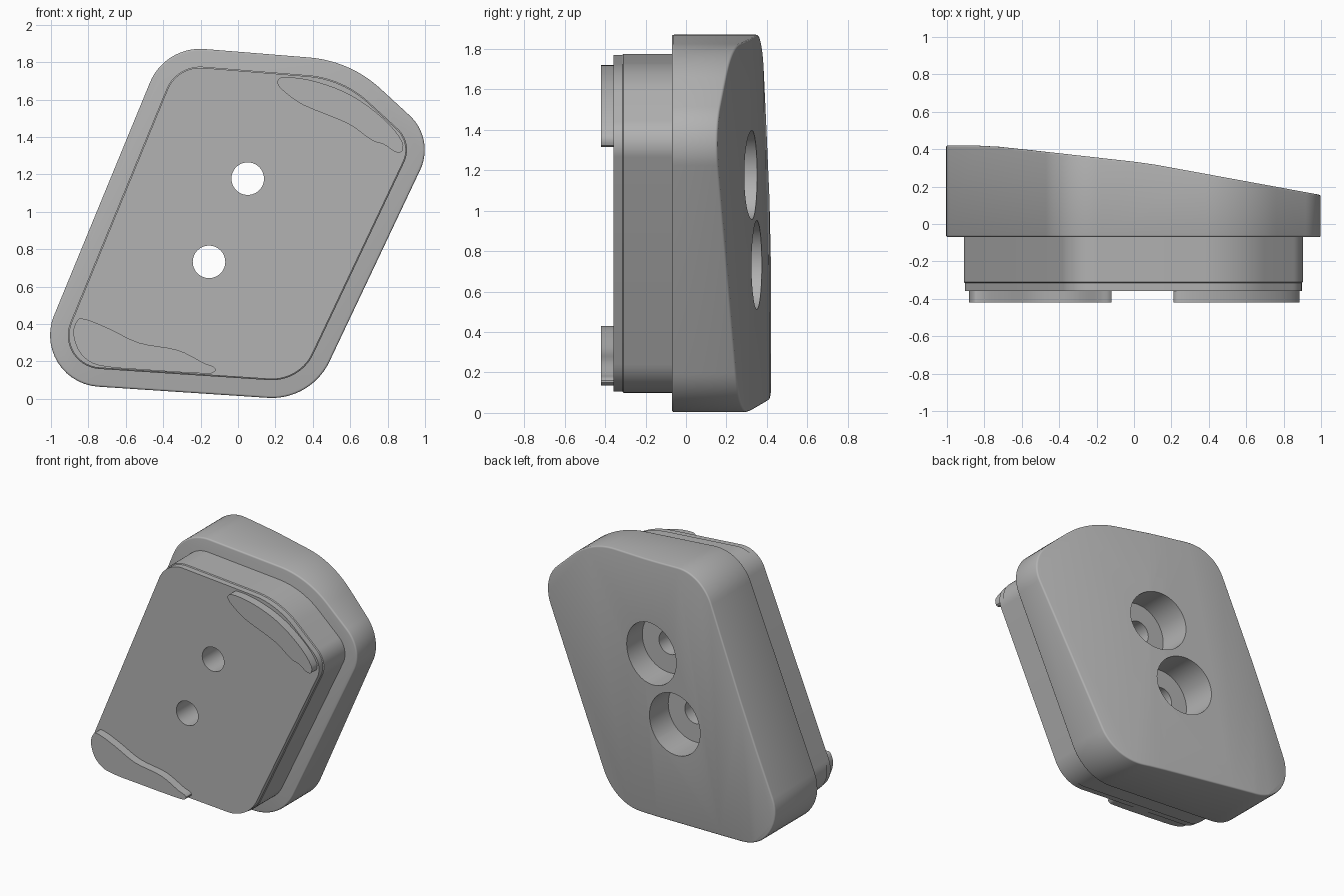
import bpy, bmesh, math
from mathutils import Vector

cube = bpy.data.objects.get("Cube")
if cube:
    bpy.data.objects.remove(cube, do_unlink=True)

grey = bpy.data.materials.new("plain_grey")
grey.use_nodes = True
grey.diffuse_color = (0.45, 0.45, 0.45, 1)
grey.node_tree.nodes["Principled BSDF"].inputs["Base Color"].default_value = (0.45, 0.45, 0.45, 1)

# Skewed block outline, clockwise: x, z, corner radius
CORNERS = [(-0.39, 1.887, 0.29), (0.60, 1.807, 0.64), (1.053, 1.39, 0.25),
           (0.39, -0.01, 0.34), (-1.13, 0.09, 0.275)]


def outline(inset=0.0, steps=14):
    """Rounded polygon in x, z, moved inward by inset."""
    pts = []
    for i, (x, z, r) in enumerate(CORNERS):
        c = Vector((x, z))
        a = (Vector(CORNERS[i - 1][:2]) - c).normalized()
        b = (Vector(CORNERS[(i + 1) % len(CORNERS)][:2]) - c).normalized()
        half = a.angle(b) / 2
        centre = c + (a + b).normalized() * r / math.sin(half)
        start = c + a * r / math.tan(half) - centre
        ang = math.atan2(start.y, start.x)
        sweep = math.pi - 2 * half
        for k in range(steps + 1):
            t = ang - sweep * k / steps
            pts.append(centre + Vector((math.cos(t), math.sin(t))) * (r - inset))
    return pts


def loft(name, rings):
    """Closed solid through rings of x, z points, each at its own y."""
    bm = bmesh.new()
    loops = [[bm.verts.new((p[0], y, p[1])) for p in pts] for pts, y in rings]
    n = len(loops[0])
    for lo, hi in zip(loops, loops[1:]):
        for i in range(n):
            j = (i + 1) % n
            bm.faces.new((lo[i], lo[j], hi[j], hi[i]))
    bm.faces.new(loops[0])
    bm.faces.new(loops[-1])
    return finish(name, bm)


def finish(name, bm):
    bmesh.ops.recalc_face_normals(bm, faces=bm.faces)
    me = bpy.data.meshes.new(name)
    bm.to_mesh(me)
    bm.free()
    me.materials.append(grey)
    ob = bpy.data.objects.new(name, me)
    bpy.context.collection.objects.link(ob)
    return ob


def select(ob):
    bpy.ops.object.select_all(action='DESELECT')
    ob.select_set(True)
    bpy.context.view_layer.objects.active = ob


def apply(ob, kind, **settings):
    select(ob)
    mod = ob.modifiers.new(kind.lower(), kind)
    for key, value in settings.items():
        setattr(mod, key, value)
    bpy.ops.object.modifier_apply(modifier=mod.name)


def circle(x, z, r, n=48):
    return [(x + r * math.cos(math.tau * i / n), z + r * math.sin(math.tau * i / n))
            for i in range(n)]


def smooth(points, steps=4):
    """Closed curve through a few points."""
    pts = [Vector(p) for p in points]
    n, out = len(pts), []
    for i in range(n):
        p, q, r, s = (pts[(i + k) % n] for k in (-1, 0, 1, 2))
        m = min((r - q).length, 0.2)
        d0 = (r - p).normalized() * m
        d1 = (s - q).normalized() * m
        for k in range(steps):
            t = k / steps
            out.append(q * (2*t**3 - 3*t**2 + 1) + d0 * (t**3 - 2*t**2 + t)
                       + r * (3*t**2 - 2*t**3) + d1 * (t**3 - t**2))
    return out


# Main block, cut by a sloping back surface
body = loft("main_block", [(outline(), -0.07), (outline(), 0.6)])
back = [(-1.3, 0.42), (-0.85, 0.42), (-0.72, 0.413), (-0.55, 0.395), (0, 0.333),
        (0.12, 0.316), (1.3, 0.1)]
bm = bmesh.new()
lower = [bm.verts.new((x, y, -0.5)) for x, y in back + [(1.3, -0.5), (-1.3, -0.5)]]
cap = bm.faces.new(lower)
top = bmesh.ops.extrude_face_region(bm, geom=[cap])["geom"]
bmesh.ops.translate(bm, vec=(0, 0, 3),
                    verts=[g for g in top if isinstance(g, bmesh.types.BMVert)])
slope = finish("slope_cutter", bm)
slope.hide_render = True
apply(body, 'BOOLEAN', operation='INTERSECT', object=slope, solver='EXACT')
bpy.data.objects.remove(slope, do_unlink=True)
apply(body, 'BEVEL', width=0.025, segments=3, limit_method='ANGLE',
      angle_limit=math.radians(45))

# Raised front boss with a slight step near its face
boss = loft("front_boss", [(outline(0.101), -0.358), (outline(0.101), -0.315),
                           (outline(0.095), -0.31), (outline(0.095), -0.04)])

# Screw holes, with wide bores from the back
for x, z in [(0.052, 1.177), (-0.155, 0.732)]:
    for radius, y0, y1 in [(0.087, -0.6, 0.6), (0.22, 0.11, 0.6)]:
        cutter = loft("hole_cutter", [(circle(x, z, radius), y0), (circle(x, z, radius), y1)])
        cutter.hide_render = True
        for ob in (body, boss):
            if ob is body or y0 < 0:
                apply(ob, 'BOOLEAN', operation='DIFFERENCE', object=cutter, solver='EXACT')
        bpy.data.objects.remove(cutter, do_unlink=True)

# Thin locating pads on the boss face
PADS = {
    "upper_pad": [(0.21, 1.69), (0.24, 1.72), (0.42, 1.695), (0.61, 1.62), (0.78, 1.495),
                  (0.88, 1.37), (0.865, 1.315), (0.78, 1.36), (0.72, 1.38), (0.59, 1.47),
                  (0.35, 1.57), (0.25, 1.64)],
    "lower_pad": [(-0.88, 0.34), (-0.87, 0.40), (-0.84, 0.43), (-0.7, 0.38), (-0.53, 0.30),
                  (-0.32, 0.26), (-0.18, 0.19), (-0.12, 0.16), (-0.15, 0.135),
                  (-0.5, 0.155), (-0.75, 0.18), (-0.84, 0.24)],
}
pads = []
for name, pts in PADS.items():
    shape = smooth(pts)
    pads.append(loft(name, [(shape, -0.42), (shape, -0.34)]))

for ob in [body, boss] + pads:
    select(ob)
    bpy.ops.object.shade_smooth_by_angle(angle=math.radians(35))
